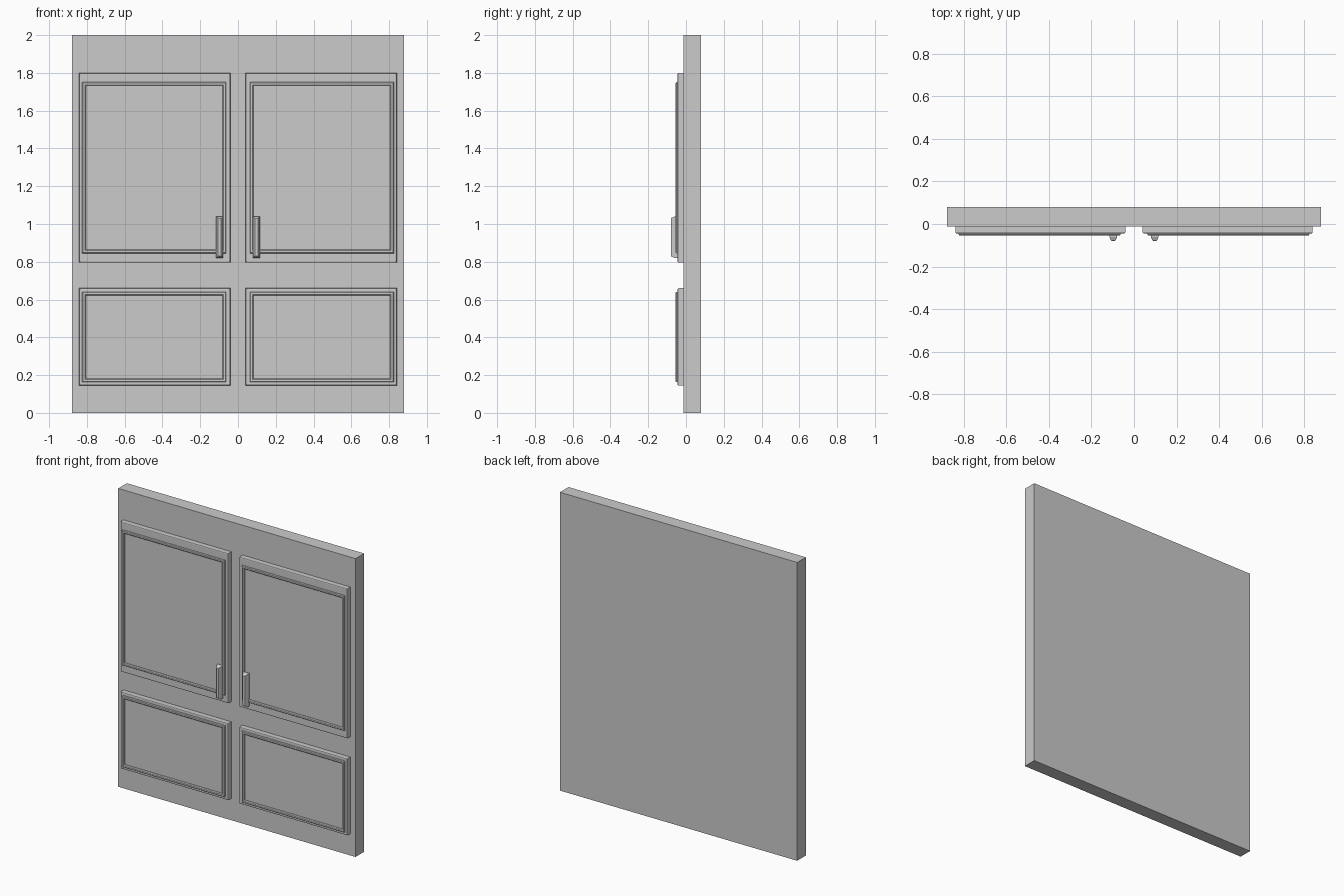
import bpy, bmesh

if "Cube" in bpy.data.objects:
    bpy.data.objects.remove(bpy.data.objects["Cube"])

SLAB_FRONT, DOOR_FRONT = -0.012, -0.045


def loft(name, x0, x1, z0, z1, rings, closed=False):
    """Skin nested rectangles; rings are (inset, y). Caps the ends, or joins last to first."""
    bm = bmesh.new()
    loops = []
    for i, y in rings:
        pts = [(x0 + i, z0 + i), (x1 - i, z0 + i), (x1 - i, z1 - i), (x0 + i, z1 - i)]
        loops.append([bm.verts.new((x, y, z)) for x, z in pts])
    pairs = list(zip(loops, loops[1:]))
    if closed:
        pairs.append((loops[-1], loops[0]))
    else:
        bm.faces.new(loops[0])
        bm.faces.new(loops[-1])
    for a, b in pairs:
        for k in range(4):
            n = (k + 1) % 4
            bm.faces.new((a[k], a[n], b[n], b[k]))
    bmesh.ops.recalc_face_normals(bm, faces=bm.faces)
    me = bpy.data.meshes.new(name)
    bm.to_mesh(me)
    bm.free()
    ob = bpy.data.objects.new(name, me)
    bpy.context.collection.objects.link(ob)
    return ob


def mirror_x(ob):
    m = ob.modifiers.new("mirror", 'MIRROR')
    m.use_axis[0] = True
    m.use_mirror_merge = False


# back board
loft("back_board", -0.88, 0.88, 0, 2, [(0, 0.079), (0, SLAB_FRONT)])

# doors: slab with softened front edge, plus raised moulding; mirrored to the right
for name, z0, z1, m0, m1 in (("upper_door", 0.795, 1.80, 0.845, 1.751),
                             ("lower_door", 0.145, 0.66, 0.163, 0.641)):
    door = loft(name, -0.841, -0.041, z0, z1,
                [(0, SLAB_FRONT + 0.004), (0, DOOR_FRONT + 0.006),
                 (0.002, DOOR_FRONT + 0.002), (0.006, DOOR_FRONT)])
    moulding = loft(name + "_moulding", -0.825, -0.063, m0, m1,
                    [(0, DOOR_FRONT + 0.003), (0, -0.050), (0.004, -0.055),
                     (0.014, -0.055), (0.019, -0.050), (0.019, DOOR_FRONT + 0.003)],
                    closed=True)
    mirror_x(door)
    mirror_x(moulding)

# handles: upright bars tapering toward the front
handle = loft("handle", -0.116, -0.079, 0.82, 1.04,
              [(0, DOOR_FRONT + 0.003), (0, -0.060), (0.003, -0.067),
               (0.007, -0.076), (0.010, -0.079)])
mirror_x(handle)
